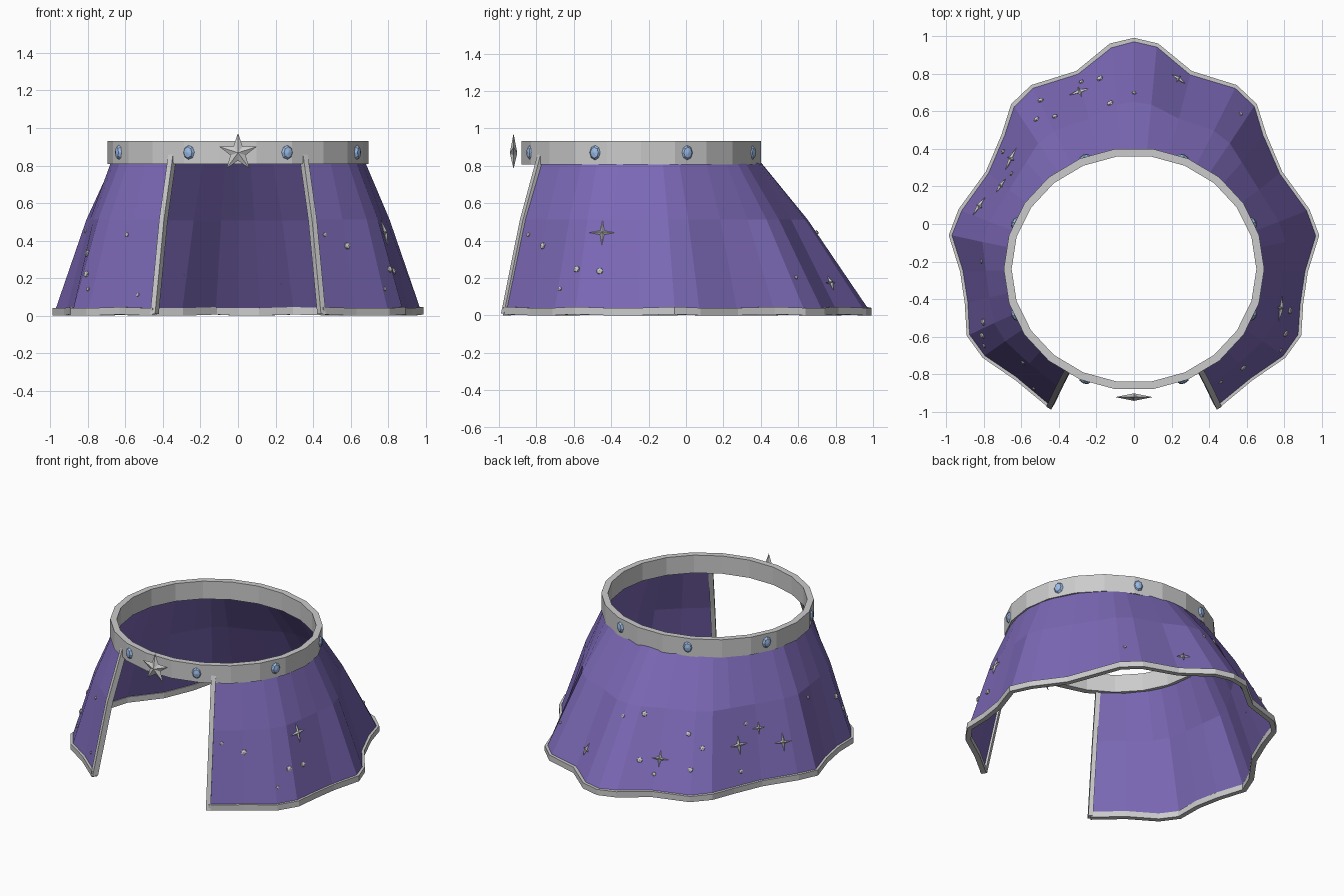
import bpy, bmesh, math
from mathutils import Vector, Matrix
from mathutils.bvhtree import BVHTree

if "Cube" in bpy.data.objects:
    bpy.data.objects.remove(bpy.data.objects["Cube"])

CY = -0.24  # waist centre in y


def material(name, rgb):
    m = bpy.data.materials.new(name)
    m.diffuse_color = (*rgb, 1)
    m.use_nodes = True
    m.node_tree.nodes["Principled BSDF"].inputs["Base Color"].default_value = m.diffuse_color
    return m


purple = material("purple_cloth", (0.2, 0.14, 0.47))
blue = material("blue_gem", (0.33, 0.5, 0.8))


def finish(bm, name, mat=None, recalc=True):
    if recalc:
        bmesh.ops.recalc_face_normals(bm, faces=bm.faces)
    me = bpy.data.meshes.new(name)
    bm.to_mesh(me)
    bm.free()
    ob = bpy.data.objects.new(name, me)
    bpy.context.collection.objects.link(ob)
    if mat:
        me.materials.append(mat)
    return ob


def sweep(name, sections, closed=False):
    """Join a row of four-cornered cross-sections into a bar."""
    bm = bmesh.new()
    rows = [[bm.verts.new(p) for p in s] for s in sections]
    n = len(rows)
    for i in range(n if closed else n - 1):
        a, b = rows[i], rows[(i + 1) % n]
        for k in range(4):
            bm.faces.new((a[k], a[(k + 1) % 4], b[(k + 1) % 4], b[k]))
    if not closed:
        bm.faces.new(rows[0])
        bm.faces.new(rows[-1])
    return finish(bm, name)


def place(loc, normal):
    return Matrix.Translation(loc) @ normal.to_track_quat('Z', 'Y').to_matrix().to_4x4()


def add_star(bm, mat, points, outer, inner, depth):
    """Double-sided faceted star."""
    ring = []
    for i in range(points * 2):
        r = inner if i % 2 else outer
        a = math.pi / 2 + math.pi * i / points
        ring.append(bm.verts.new(mat @ Vector((r * math.cos(a), r * math.sin(a), 0))))
    for side in (1, -1):
        tip = bm.verts.new(mat @ Vector((0, 0, side * depth)))
        for i in range(len(ring)):
            bm.faces.new((ring[i], ring[(i + 1) % len(ring)], tip))


# Waistband
sections = []
for i in range(22):
    a = math.tau * i / 22
    c, s = math.cos(a), math.sin(a)
    sections.append([(rx * c, CY + ry * s, z) for rx, ry, z in
                     ((0.694, 0.647, 0.807), (0.694, 0.647, 0.932),
                      (0.652, 0.605, 0.932), (0.652, 0.605, 0.807))])
sweep("waistband", sections, True)

# Wavy hem outline: right half from back to front opening, then mirrored
half = [(0, .975), (.12, .947), (.30, .80), (.54, .725), (.64, .63), (.69, .47),
        (.775, .27), (.92, .07), (.97, -.06), (.91, -.25), (.885, -.42),
        (.875, -.59), (.795, -.70), (.62, -.82), (.445, -.965)]
outline = half[::-1] + [(-x, y) for x, y in half[1:]]

# Skirt sheet, open at the front
bm = bmesh.new()
rows = []
for z, t, bulge in ((0.835, 0, 1), (0.51, 0.41, 1.025), (0.025, 1, 1)):
    row = []
    for x, y in outline:
        a = math.atan2(y - CY, x)
        top = Vector((0.665 * math.cos(a), 0.62 * math.sin(a)))
        p = top.lerp(Vector((x, y - CY)), t) * bulge
        row.append(bm.verts.new((p.x, p.y + CY, z)))
    rows.append(row)
for a, b in zip(rows, rows[1:]):
    for i in range(len(a) - 1):
        bm.faces.new((a[i], b[i], b[i + 1], a[i + 1]))
bm.normal_update()
tree = BVHTree.FromBMesh(bm)
edges = [[r[k].co.copy() for r in rows] for k in (0, -1)]
skirt = finish(bm, "skirt", purple, False)
mod = skirt.modifiers.new("thickness", 'SOLIDIFY')
mod.thickness = 0.01
mod.offset = 0

# Hem trim
sections = []
for i, (x, y) in enumerate(outline):
    p0, p1 = outline[max(i - 1, 0)], outline[min(i + 1, len(outline) - 1)]
    n = Vector((p1[1] - p0[1], p0[0] - p1[0])).normalized() * 0.017
    lift = 0.006 if i % 3 == 0 else 0.0
    sections.append([(x + s * n.x, y + s * n.y, z + lift) for s, z in
                     ((1, 0), (1, 0.04), (-1, 0.04), (-1, 0))])
sweep("hem_trim", sections)

# Trim up both sides of the front opening
for side, path in zip(("right", "left"), edges):
    path[0].z = 0.865
    path[-1].z = 0.01
    sections = []
    for p in path:
        out = Vector((p.x, p.y - CY, 0)).normalized() * 0.019
        tan = Vector((-out.y, out.x, 0)) * 0.8
        sections.append([p + out + tan, p + out - tan, p - out - tan, p - out + tan])
    sweep("opening_trim_" + side, sections)

# Gems around the waistband
for i in range(8):
    a = math.radians(22.5 + 45 * i)
    n = Vector((math.cos(a), math.sin(a), 0))
    bm = bmesh.new()
    m = place(Vector((0.685 * n.x, CY + 0.64 * n.y, 0.87)), n)
    bmesh.ops.create_uvsphere(bm, u_segments=8, v_segments=4, radius=1,
                              matrix=m @ Matrix.Diagonal((0.033, 0.041, 0.02, 1)))
    finish(bm, f"gem_{i + 1}", blue)

# Front star
bm = bmesh.new()
add_star(bm, place(Vector((0, -0.922, 0.868)), Vector((0, -1, 0))), 5, 0.105, 0.042, 0.02)
finish(bm, "front_star")

# Scattered studs and sparkles: angle around the waist, height, size
studs = [(-52.5, .43, .013), (-42, .37, .02), (-23, .245, .02), (-15, .235, .02),
         (-29, .14, .012), (55.5, .2, .012), (90, .44, .013), (98, .47, .02),
         (100, .21, .02), (117.5, .38, .017), (123, .3, .018), (119, .18, .018),
         (105.6, .13, .014), (138, .12, .015), (142, .4, .013), (177, .45, .013),
         (199.5, .33, .021), (203.6, .22, .02), (207, .14, .013), (220, .43, .013),
         (230, .11, .011)]
sparkles = [(-15, .44, .07), (77, .17, .045), (107, .22, .06), (138, .28, .065),
            (148, .36, .045), (158, .25, .06)]


def on_skirt(deg, z):
    a = math.radians(deg)
    d = Vector((math.cos(a), math.sin(a), 0))
    loc, n, _, _ = tree.ray_cast(Vector((0, CY, z)), d)
    if n.dot(d) < 0:
        n = -n
    return place(loc + n * 0.008, n)


bm = bmesh.new()
for deg, z, r in studs:
    bmesh.ops.create_icosphere(bm, subdivisions=1, radius=r,
                               matrix=on_skirt(deg, z) @ Matrix.Diagonal((1, 1, 0.6, 1)))
finish(bm, "studs")
bm = bmesh.new()
for deg, z, r in sparkles:
    add_star(bm, on_skirt(deg, z), 4, r, r * 0.22, 0.014)
finish(bm, "sparkles")
